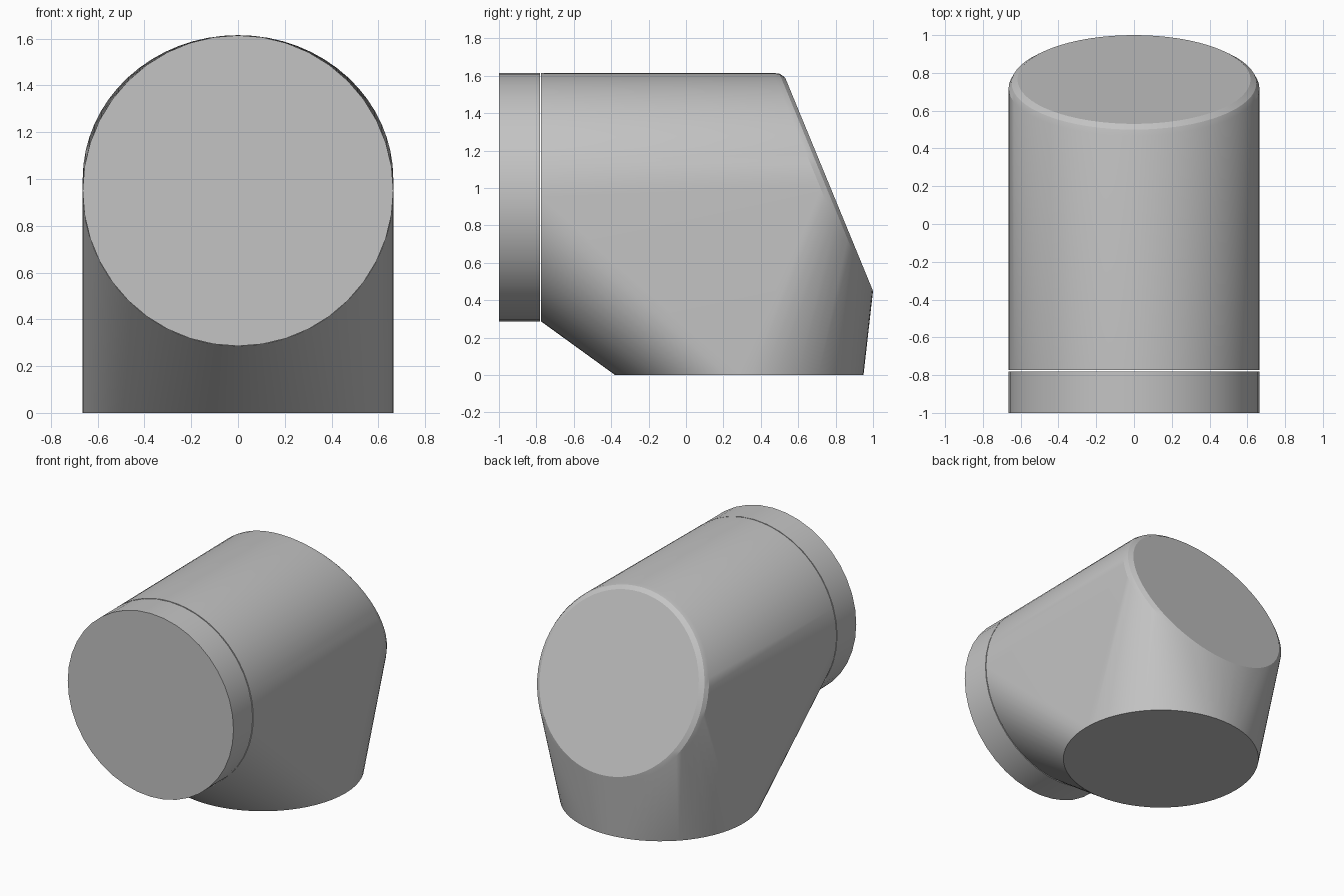
import bpy
import bmesh
import math
from mathutils import Vector

default = bpy.data.objects.get("Cube")
if default:
    bpy.data.objects.remove(default, do_unlink=True)

R = 0.664        # pipe radius
AXIS_Z = 0.95    # height of the horizontal pipe axis

grey = bpy.data.materials.new("light_grey")
grey.use_nodes = True
colour = (0.55, 0.55, 0.55, 1)
grey.diffuse_color = colour
grey.node_tree.nodes["Principled BSDF"].inputs["Base Color"].default_value = colour


def ring(bm, centre, normal, radius, sides):
    """Add a circle of vertices facing along normal (in the yz plane)."""
    across = Vector((1, 0, 0))
    up = Vector(normal).normalized().cross(across)
    for i in range(sides):
        a = math.tau * i / sides
        bm.verts.new(Vector(centre) + radius * (across * math.sin(a) + up * math.cos(a)))


def hull_part(name, rings, sides):
    """Skin a set of circles with a convex shell."""
    bm = bmesh.new()
    for centre, normal, radius in rings:
        ring(bm, centre, normal, radius, sides)
    result = bmesh.ops.convex_hull(bm, input=bm.verts[:])
    inner = {v for v in result["geom_interior"] if isinstance(v, bmesh.types.BMVert)}
    bmesh.ops.delete(bm, geom=list(inner), context="VERTS")
    # Merge the flat caps and side panels into single faces
    bmesh.ops.dissolve_limit(bm, angle_limit=math.radians(0.3),
                             verts=bm.verts[:], edges=bm.edges[:])
    bmesh.ops.recalc_face_normals(bm, faces=bm.faces[:])
    mesh = bpy.data.meshes.new(name)
    bm.to_mesh(mesh)
    bm.free()
    mesh.materials.append(grey)
    obj = bpy.data.objects.new(name, mesh)
    bpy.context.collection.objects.link(obj)
    bpy.ops.object.select_all(action="DESELECT")
    obj.select_set(True)
    bpy.context.view_layer.objects.active = obj
    bpy.ops.object.shade_smooth_by_angle(angle=math.radians(22))
    return obj


# Front collar, a short cylinder separated by a thin seam
FRONT = (0, -1, 0)
hull_part("front_collar", [((0, -1, AXIS_Z), FRONT, R),
                           ((0, -0.781, AXIS_Z), FRONT, R)], 40)

# Elbow body: front opening, base opening and slanted back cap with rounded rim
slant = Vector((0, 0.925, 0.381)).normalized()
cap = Vector((0, 0.765, 1.02))
hull_part("elbow_body", [
    ((0, -0.774, AXIS_Z), FRONT, R),
    ((0, 0.285, 0), (0, 0, 1), R),
    (cap - slant * 0.05, slant, R),
    (cap - slant * 0.02, slant, 0.648),
    (cap, slant, 0.617),
], 64)
